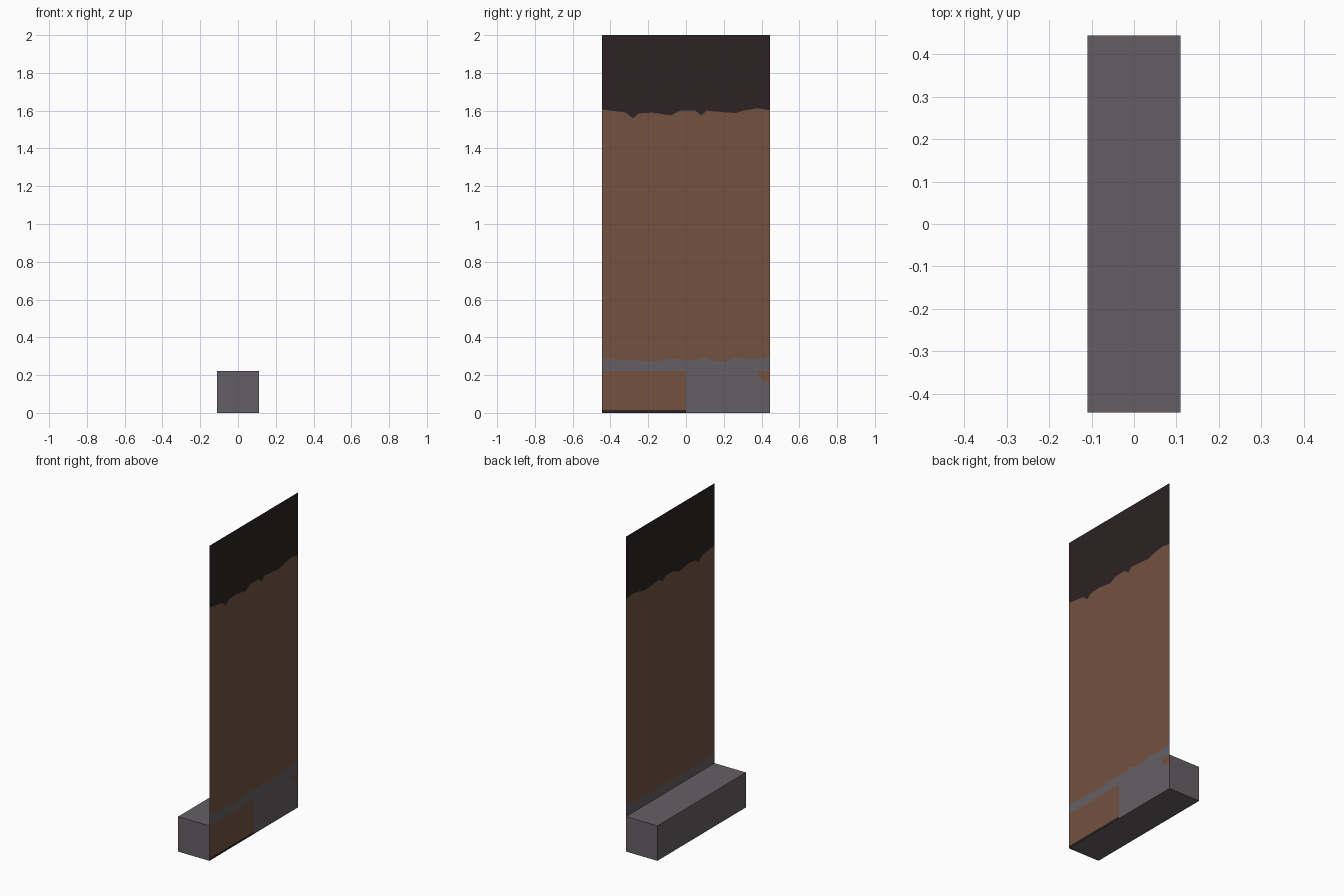
import bpy, bmesh

if "Cube" in bpy.data.objects:
    bpy.data.objects.remove(bpy.data.objects["Cube"])

HX, HY, BASE_H, TOP = 0.11, 0.444, 0.222, 2.0


def material(name, rgb):
    lin = [(c / 255 / 12.92) if c < 10 else ((c / 255 + 0.055) / 1.055) ** 2.4 for c in rgb]
    m = bpy.data.materials.new(name)
    m.diffuse_color = (*lin, 1)
    m.use_nodes = True
    m.node_tree.nodes["Principled BSDF"].inputs["Base Color"].default_value = m.diffuse_color
    return m


grey = material("stone_grey", (101, 95, 100))
brown = material("rust_brown", (115, 82, 65))
dark = material("dark_brown", (45, 35, 35))


def finish(bm, name, mats):
    me = bpy.data.meshes.new(name)
    bm.to_mesh(me)
    bm.free()
    for m in mats:
        me.materials.append(m)
    ob = bpy.data.objects.new(name, me)
    bpy.context.collection.objects.link(ob)
    return ob


def height(line, y):
    """Height of a ragged colour border at y."""
    for (y0, z0), (y1, z1) in zip(line, line[1:]):
        if y <= y1:
            return z0 + (z1 - z0) * (y - y0) / (y1 - y0)
    return line[-1][1]


# Base block; its right side is closed by the tall panel
bm = bmesh.new()
bmesh.ops.create_cube(bm, size=1)
for v in bm.verts:
    v.co = (v.co.x * 2 * HX, v.co.y * 2 * HY, (v.co.z + 0.5) * BASE_H)
bm.normal_update()
bmesh.ops.delete(bm, geom=[f for f in bm.faces if f.normal.x > 0.9], context='FACES_ONLY')
finish(bm, "base_block", [grey])

# Ragged colour borders on the panel, as (y, z) points
upper = [(-HY, 1.607), (-0.32, 1.59), (-0.28, 1.56), (-0.25, 1.585), (-0.18, 1.59),
         (-0.08, 1.575), (-0.03, 1.6), (0.05, 1.6), (0.08, 1.575), (0.11, 1.6),
         (0.26, 1.587), (0.3, 1.6), (0.38, 1.613), (HY, 1.602)]
lower = [(-HY, 0.29), (-0.34, 0.278), (-0.28, 0.284), (-0.2, 0.272), (-0.13, 0.277),
         (-0.1, 0.288), (0, 0.28), (0.06, 0.28), (0.1, 0.293), (0.15, 0.275),
         (0.21, 0.275), (0.26, 0.293), (0.33, 0.284), (0.42, 0.29), (HY, 0.3)]
patch = [(-HY, BASE_H), (0.375, BASE_H), (0.385, 0.19), (0.42, 0.165), (HY, 0.158)]

# Tall thin panel, made of columns split at the colour borders
ys = sorted({p[0] for p in upper + lower + patch})
bm = bmesh.new()
for a, b in zip(ys, ys[1:]):
    left = b <= 0
    levels = [(0, 0)]
    if left:
        levels += [(0.014, 0.014)]
    else:
        levels += [(height(patch, a), height(patch, b))]
    levels += [(BASE_H, BASE_H), (height(lower, a), height(lower, b)),
               (height(upper, a), height(upper, b)), (TOP, TOP)]
    colours = [2 if left else 0, 1, 0, 1, 2]
    for (a0, b0), (a1, b1), c in zip(levels, levels[1:], colours):
        pts = [(a, a0), (b, b0)]
        if b1 - b0 > 1e-5:
            pts.append((b, b1))
        if a1 - a0 > 1e-5:
            pts.append((a, a1))
        if len(pts) > 2:
            f = bm.faces.new([bm.verts.new((HX, y, z)) for y, z in pts])
            f.material_index = c
bmesh.ops.remove_doubles(bm, verts=bm.verts, dist=1e-5)
finish(bm, "tall_panel", [grey, brown, dark])
